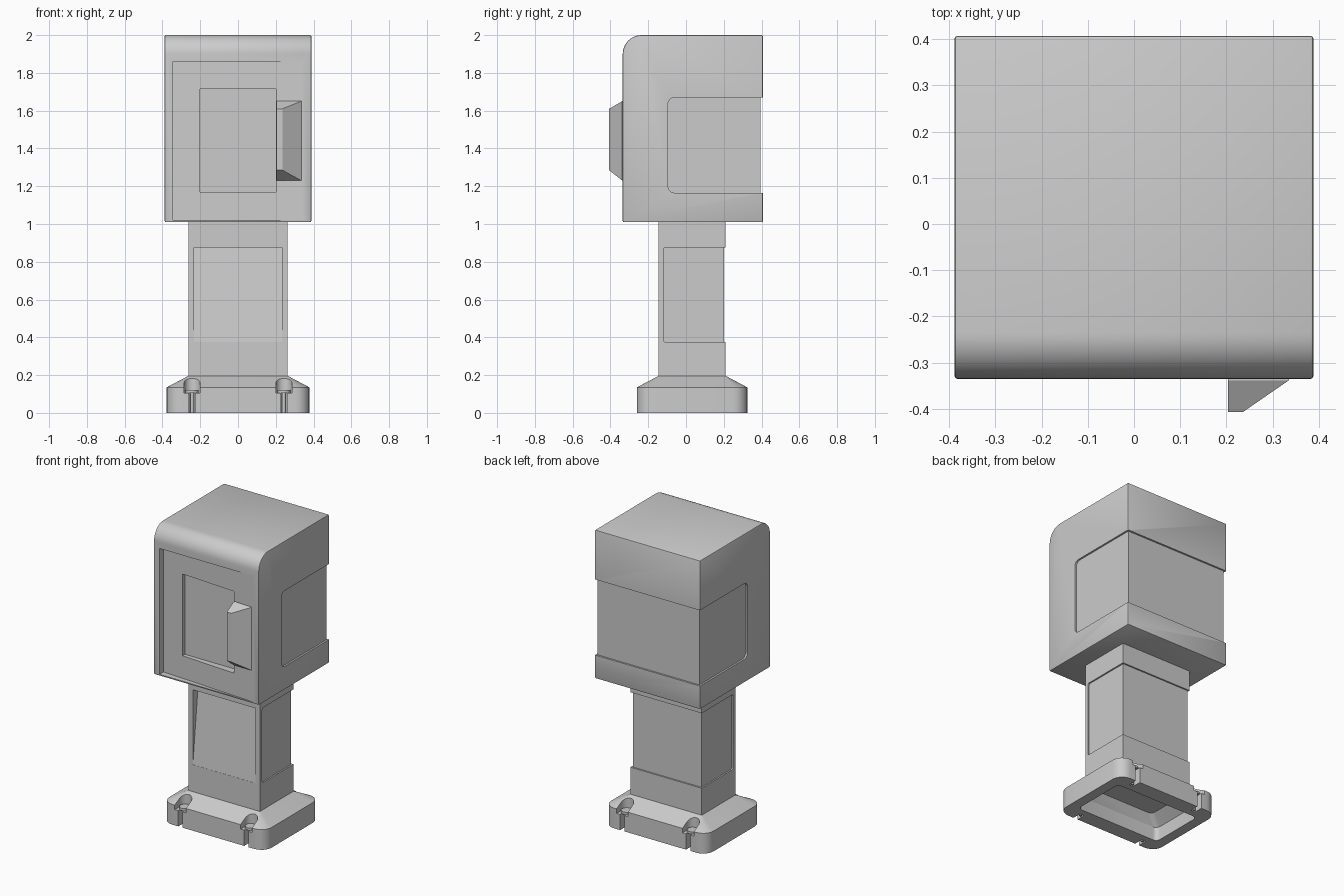
import bpy, bmesh, math

if "Cube" in bpy.data.objects:
    bpy.data.objects.remove(bpy.data.objects["Cube"])


def loft(name, rings):
    """Closed solid through matching loops of 3D points."""
    bm = bmesh.new()
    loops = [[bm.verts.new(p) for p in r] for r in rings]
    n = len(loops[0])
    for a, b in zip(loops, loops[1:]):
        for i in range(n):
            j = (i + 1) % n
            bm.faces.new((a[i], a[j], b[j], b[i]))
    bm.faces.new(loops[0])
    bm.faces.new(loops[-1])
    bmesh.ops.recalc_face_normals(bm, faces=bm.faces)
    me = bpy.data.meshes.new(name)
    bm.to_mesh(me)
    bm.free()
    ob = bpy.data.objects.new(name, me)
    bpy.context.collection.objects.link(ob)
    return ob


def place(pts, axis, h):
    i = "xyz".index(axis)
    return [(*p[:i], h, *p[i:]) for p in pts]


def prism(name, pts, axis, lo, hi):
    return loft(name, [place(pts, axis, lo), place(pts, axis, hi)])


def rect(a0, a1, b0, b1, r=0.0, seg=6):
    """Rectangle outline, with rounded corners when r > 0."""
    if r == 0:
        return [(a0, b0), (a1, b0), (a1, b1), (a0, b1)]
    pts = []
    for k, (ca, cb) in enumerate([(a1 - r, b1 - r), (a0 + r, b1 - r),
                                  (a0 + r, b0 + r), (a1 - r, b0 + r)]):
        for s in range(seg + 1):
            t = math.pi / 2 * (k + s / seg)
            pts.append((ca + r * math.cos(t), cb + r * math.sin(t)))
    return pts


def activate(ob):
    bpy.ops.object.select_all(action='DESELECT')
    ob.select_set(True)
    bpy.context.view_layer.objects.active = ob


def cut(ob, cutter):
    cutter.hide_render = True
    m = ob.modifiers.new("cut", 'BOOLEAN')
    m.operation, m.solver, m.object = 'DIFFERENCE', 'EXACT', cutter
    activate(ob)
    bpy.ops.object.modifier_apply(modifier=m.name)
    bpy.data.objects.remove(cutter, do_unlink=True)


def smooth(ob, deg=25):
    activate(ob)
    bpy.ops.object.shade_smooth_by_angle(angle=math.radians(deg))


def wrap_recess(ob, half, front, back, z0, z1, r, depth):
    """Shallow band around both sides and the back."""
    for s in (-1, 1):
        cut(ob, prism("side_cut", rect(front, back + 0.3, z0, z1, r), 'x',
                      s * (half - depth), s * (half + 0.1)))
    cut(ob, prism("back_cut", rect(-half - .1, half + .1, z0, z1), 'y',
                  back - depth, back + 0.2))


# Head housing with rounded front top edge
R = 0.1
profile = [(-0.335, 1.01), (0.407, 1.01), (0.407, 2.0)]
for i in range(13):
    t = math.pi / 2 * (1 + i / 12)
    profile.append((-0.335 + R + R * math.cos(t), 2.0 - R + R * math.sin(t)))
head = prism("head_housing", profile, 'x', -0.388, 0.388)
bev = head.modifiers.new("bevel", 'BEVEL')
bev.width, bev.segments, bev.limit_method = 0.006, 2, 'ANGLE'
activate(head)
bpy.ops.object.modifier_apply(modifier=bev.name)
wrap_recess(head, 0.388, -0.095, 0.407, 1.165, 1.67, 0.035, 0.012)

# Angled door panel and its window
cut(head, prism("door_cut", [(-0.345, -0.5), (-0.345, -0.292),
                             (0.345, -0.3345), (0.345, -0.5)], 'z', 1.02, 1.86))
cut(head, prism("window_cut", rect(-0.2, 0.2, 1.17, 1.715), 'y', -0.5, -0.275))
smooth(head)

# Wedge-shaped door handle
handle = loft("door_handle", [
    place(rect(0.203, 0.335, 1.23, 1.65), 'y', -0.315),
    place(rect(0.203, 0.335, 1.23, 1.65), 'y', -0.338),
    place(rect(0.203, 0.235, 1.285, 1.61), 'y', -0.407)])

# Column with recessed side band and tilted front panel
column = prism("column", rect(-0.263, 0.263, -0.145, 0.21), 'z', 0.18, 1.02)
wrap_recess(column, 0.263, -0.12, 0.21, 0.375, 0.875, 0.012, 0.01)
cut(column, prism("panel_cut", [(-0.3, 0.375), (-0.144, 0.375),
                                (-0.09, 0.875), (-0.3, 0.875)], 'x', -0.232, 0.232))
smooth(column)

# Hollow foot with sloped top
outer = rect(-0.378, 0.378, -0.26, 0.325, 0.075)
foot = loft("foot", [place(outer, 'z', 0), place(outer, 'z', 0.135),
                     place(rect(-0.265, 0.265, -0.147, 0.212, 0.004), 'z', 0.195)])
inner = rect(-0.31, 0.31, -0.155, 0.22, 0.03)
cut(foot, loft("hollow_cut", [place(inner, 'z', -0.1), place(inner, 'z', 0.09),
                              place(rect(-0.24, 0.24, -0.12, 0.185, 0.03), 'z', 0.15)]))

# Bolt pockets, slots and bolts on front and back
for x in (-0.243, 0.243):
    for side in (-1, 1):
        cy = 0.0325 + side * 0.245
        for w, z0, z1 in ((0.042, 0.105, 0.4), (0.016, -0.1, 0.2)):
            ya, yb = sorted((cy - side * w, cy + side * 0.25))
            cut(foot, prism("slot_cut", rect(x - w, x + w, ya, yb, w * 0.999, 8),
                            'z', z0, z1))

        def ring(r, z):
            return place(rect(x - r, x + r, cy - r, cy + r, r * 0.999, 5), 'z', z)
        bolt = loft("bolt", [ring(0.009, 0), ring(0.009, 0.104),
                             ring(0.034, 0.104), ring(0.034, 0.12)])
        smooth(bolt, 35)
smooth(foot)
